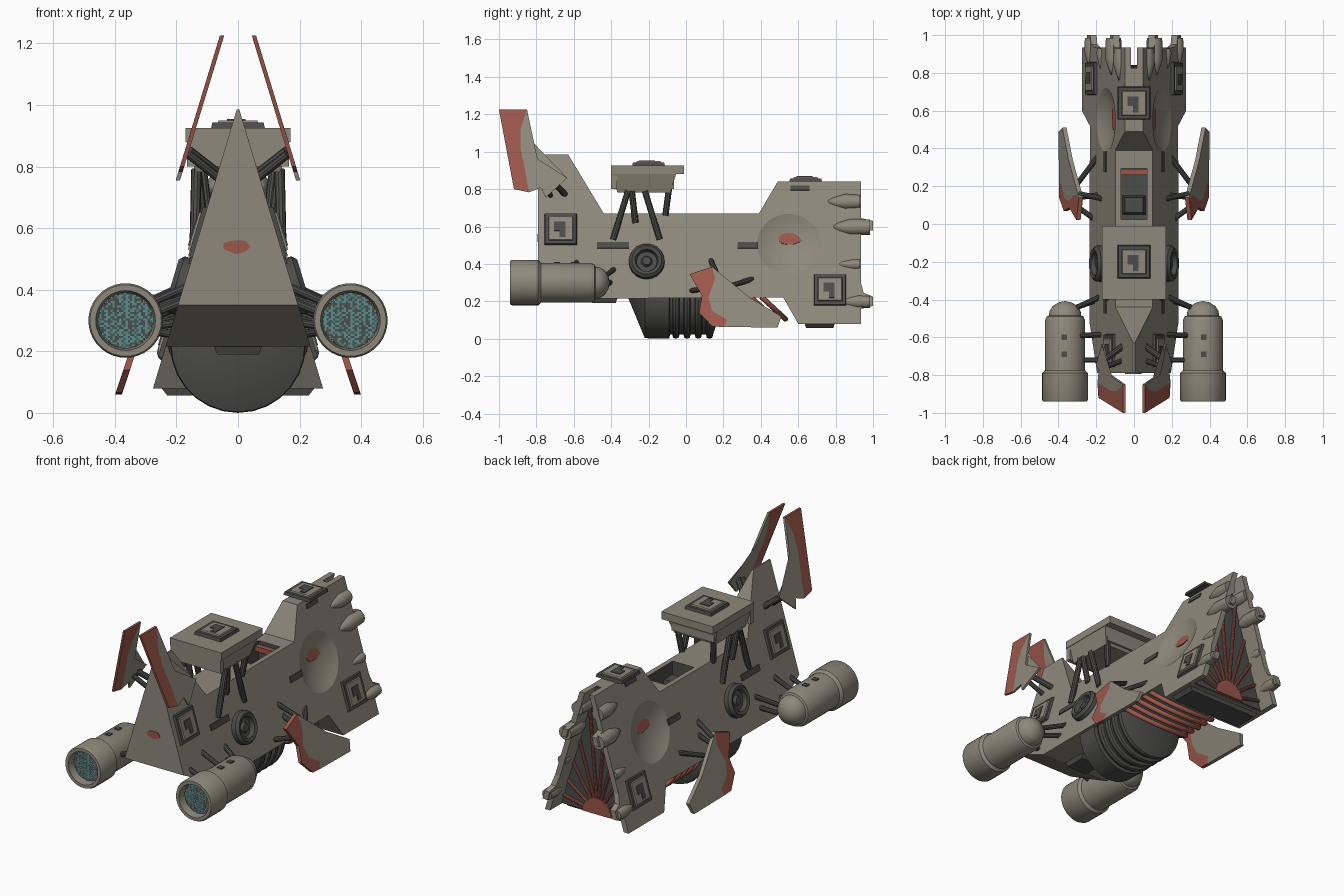
import bpy, bmesh, math, random
from mathutils import Vector, Matrix

if "Cube" in bpy.data.objects:
    bpy.data.objects.remove(bpy.data.objects["Cube"])

random.seed(4)


def material(name, rgb):
    m = bpy.data.materials.new(name)
    m.diffuse_color = (*rgb, 1)
    m.use_nodes = True
    m.node_tree.nodes["Principled BSDF"].inputs["Base Color"].default_value = m.diffuse_color
    return m


BEIGE = material("weathered beige", (0.27, 0.25, 0.20))
GREY = material("dark grey", (0.072, 0.074, 0.068))
RED = material("faded red", (0.33, 0.095, 0.07))
TEAL = material("teal", (0.09, 0.27, 0.27))


def hx(z):  # half width of the wedge hull at a height
    return 0.3 * (1 - z)


def finish(name, bm, mats, smooth=False):
    bmesh.ops.recalc_face_normals(bm, faces=bm.faces)
    me = bpy.data.meshes.new(name)
    bm.to_mesh(me)
    bm.free()
    ob = bpy.data.objects.new(name, me)
    bpy.context.collection.objects.link(ob)
    for m in (mats if isinstance(mats, list) else [mats]):
        me.materials.append(m)
    if smooth:
        bpy.ops.object.select_all(action='DESELECT')
        ob.select_set(True)
        bpy.context.view_layer.objects.active = ob
        bpy.ops.object.shade_smooth_by_angle(angle=math.radians(35))
    return ob


def frame(loc, n):
    return Matrix.Translation(loc) @ Vector(n).to_track_quat('Z', 'Y').to_matrix().to_4x4()


def plate(name, pts, outer, inner, mat):
    """Outline in y,z; outer and inner give x from z."""
    bm = bmesh.new()
    a = [bm.verts.new((outer(z), y, z)) for y, z in pts]
    b = [bm.verts.new((inner(z), y, z)) for y, z in pts]
    bm.faces.new(a)
    bm.faces.new(b)
    for i in range(len(a)):
        j = (i + 1) % len(a)
        bm.faces.new((a[i], a[j], b[j], b[i]))
    return finish(name, bm, mat)


def box(name, M, sx, sy, h, mat, taper=1.0):
    bm = bmesh.new()
    bmesh.ops.create_cube(bm, size=1)
    for v in bm.verts:
        k = taper if v.co.z > 0 else 1
        v.co = M @ Vector((v.co.x * sx * k, v.co.y * sy * k, (v.co.z + 0.5) * h))
    return finish(name, bm, mat)


def lathe(name, M, prof, mat, n=32, smooth=True):
    """Revolve (height, radius) points about local z."""
    bm = bmesh.new()
    rings = [[bm.verts.new(M @ Vector((r * math.cos(2 * math.pi * i / n), r * math.sin(2 * math.pi * i / n), h)))
              for i in range(n)] for h, r in prof]
    for p, q in zip(rings, rings[1:]):
        for i in range(n):
            j = (i + 1) % n
            bm.faces.new((p[i], p[j], q[j], q[i]))
    bmesh.ops.remove_doubles(bm, verts=bm.verts, dist=1e-5)
    return finish(name, bm, mat, smooth)


def rod(name, a, b, r=0.015, mat=GREY):
    a, b = Vector(a), Vector(b)
    L = (b - a).length
    lathe(name, frame(a, b - a), [(0, 0), (0, r), (L, r), (L, 0)], mat, 10)


def blotch(name, M, rx, ry, mat):
    bm = bmesh.new()
    vs = []
    for i in range(14):
        a = 2 * math.pi * i / 14
        k = random.uniform(0.75, 1.1)
        vs.append(bm.verts.new((rx * k * math.cos(a), ry * k * math.sin(a), 0)))
    f = bm.faces.new(vs)
    for v in bmesh.ops.extrude_face_region(bm, geom=[f])['geom']:
        if isinstance(v, bmesh.types.BMVert):
            v.co.z += 0.006
    bm.transform(M)
    finish(name, bm, mat)


def pad(name, M):
    """Stepped square hatch."""
    T = Matrix.Translation
    box(name + "_base", M, 0.175, 0.175, 0.018, GREY, 0.95)
    box(name + "_plate", M @ T((0, 0, 0.015)), 0.135, 0.135, 0.01, BEIGE, 0.92)
    box(name + "_mark", M @ T((-0.005, 0.01, 0.024)), 0.06, 0.05, 0.005, GREY)
    box(name + "_mark_low", M @ T((0.01, -0.025, 0.024)), 0.03, 0.05, 0.005, GREY)


# Hull wedge
hull = plate("hull", [(-.79, .985), (-.63, .985), (-.44, .67), (.39, .67), (.49, .84), (.82, .84), (.82, .08),
                      (.6, .08), (.52, .22), (-.52, .215), (-.79, .35)], hx, lambda z: -hx(z), BEIGE)

# Cockpit well and concave side dishes cut into the hull
cutters = [box("cockpit_cutter", Matrix.Translation((0, .16, .53)), .14, .27, .3, GREY)]
N = {s: Vector((s, 0, .3)).normalized() for s in (-1, 1)}
for s in (-1, 1):
    R, d = 0.40, 0.038
    c = Vector((s * hx(.505), .55, .505)) + N[s] * (R - d)
    bm = bmesh.new()
    bmesh.ops.create_uvsphere(bm, u_segments=64, v_segments=48, radius=R, matrix=frame(c, N[s]))
    cutters.append(finish("dish_cutter", bm, BEIGE, True))
for c in cutters:
    c.hide_render = True
    c.hide_set(True)
    m = hull.modifiers.new("cut", 'BOOLEAN')
    m.operation, m.solver, m.material_mode, m.object = 'DIFFERENCE', 'EXACT', 'TRANSFER', c
box("cockpit_seat", Matrix.Translation((0, .1, .53)), .12, .1, .08, GREY, .8)
box("cockpit_red_bar", Matrix.Translation((0, .275, .62)), .138, .03, .03, RED)

# Nose blotch, roof hatches and belly plates
blotch("nose_red_patch", frame((0, -.788, .54), (0, -1, 0)), .047, .026, RED)
pad("tower_hatch", Matrix.Translation((0, .64, .84)))
pad("canopy_hatch", Matrix.Translation((0, -.2, .925)))
box("rear_belly_plate", frame((0, .715, .082), (0, 0, -1)), .5, .16, .025, GREY, .92)
box("front_belly_plate", frame((0, -.44, .22), (0, 0, -1)), .16, .15, .03, GREY, .85)

# Raised canopy block with narrower underside
box("canopy_top", Matrix.Translation((0, -.205, .88)), .34, .39, .045, BEIGE)
box("canopy_body", frame((0, -.225, .882), (0, 0, -1)), .335, .345, .10, BEIGE, .82)
box("canopy_front", Matrix.Translation((0, -.385, .80)), .33, .03, .1, BEIGE)
box("canopy_rear_beam", Matrix.Translation((0, -.09, .80)), .28, .05, .06, BEIGE)

# Belly drum with ribs
prof = [(0, 0), (.09, .217), (.22, .22)]
for i in range(4):
    y = .225 + i * .06
    prof += [(y, .198), (y + .012, .198), (y + .016, .215), (y + .03, .22), (y + .045, .215), (y + .05, .198)]
prof += [(.47, .15), (.47, 0)]
lathe("belly_drum", frame((0, -.31, .22), (0, 1, 0)), prof, GREY, 28)

# Red hanging ribs behind the drum
for k in range(5):
    y0 = .17 + k * .058
    cu = bpy.data.curves.new("red_belly_rib", 'CURVE')
    cu.dimensions = '3D'
    cu.bevel_depth, cu.bevel_resolution = .014, 2
    sp = cu.splines.new('POLY')
    sp.points.add(16)
    for i in range(17):
        a = math.pi * i / 16
        sp.points[i].co = (-.215 * math.cos(a), y0 + .13 * math.sin(a), .225 - .12 * math.sin(a), 1)
    cu.materials.append(RED)
    bpy.context.collection.objects.link(bpy.data.objects.new("red_belly_rib", cu))

# Rear recessed panel with red sunburst
plate("rear_panel", [(.815, .085), (.828, .085), (.828, .835), (.815, .835)],
      lambda z: hx(z) - .005, lambda z: -hx(z) + .005, GREY)
bm = bmesh.new()
arc = [bm.verts.new((.095 * math.cos(math.pi * i / 14), .842, .085 + .095 * math.sin(math.pi * i / 14)))
       for i in range(15)]
ret = bmesh.ops.extrude_face_region(bm, geom=[bm.faces.new(arc)])['geom']
bmesh.ops.translate(bm, vec=(0, -.016, 0), verts=[v for v in ret if isinstance(v, bmesh.types.BMVert)])
finish("sunburst_half_disc", bm, RED)
for deg in (5, 17, 33, 56, 80):
    for s in (-1, 1):
        a = math.radians(deg)
        t = min(.72, .24 / (math.sin(a) + .3 * math.cos(a)))
        rod("sunburst_ray", (0, .832, .09), (s * t * math.sin(a), .832, .1 + t * math.cos(a)), .010, RED)

for s in (-1, 1):
    n = N[s]

    def on(y, z, lift=0.0):  # point on the slanted hull side
        return Vector((s * hx(z), y, z)) + n * lift

    # Rear walls with prongs and fairings
    plate("rear_wall", [(.80, .08), (.935, .08), (.935, .165), (1, .175), (1, .225), (.95, .245), (.935, .3),
                        (.935, .57), (1, .58), (1, .63), (.935, .645), (.935, .84), (.80, .84)],
          lambda z: s * hx(z), lambda z: s * (hx(z) - .033), BEIGE)
    for y, z, r in ((.73, .735, .042), (.76, .60, .045), (.78, .40, .03), (.8, .2, .035)):
        e = .93 if z in (.735, .40) else .985
        lathe("rear_fairing", frame(on(y, z, -.012), (0, 1, 0)),
              [(0, 0), (.06, r * .6), (.12, r), (e - y, r * .9), (e - y, 0)], BEIGE, 12)
    # Side hatches, dish patch and dark marks
    pad("nose_side_hatch", frame(on(-.67, .585, -.004), n))
    pad("rear_side_hatch", frame(on(.77, .26, -.004), n))
    blotch("dish_red_patch", frame(on(.56, .545, -.037), n), .07, .036, RED)
    for y, w in ((-.39, .17), (.33, .11)):
        box("hull_dark_mark", frame(on(y, .5, -.002), n), w, .035, .008, GREY)
    box("tower_dark_mark", frame(on(.61, .805, -.002), n), .1, .025, .008, GREY)
    # Round port
    lathe("side_port", frame(on(-.21, .41, -.02), n),
          [(0, .097), (.045, .095), (.06, .08), (.055, .062), (.03, .055), (.03, .03), (.045, .022), (.045, 0)], GREY, 20)
    # Canopy struts
    for a, b in (((.135, -.31, .79), (-.39, .53)), ((.135, -.29, .79), (-.27, .62)),
                 ((.135, -.22, .79), (-.14, .53)), ((.12, -.09, .81), (-.11, .66))):
        rod("canopy_strut", (s * a[0], a[1], a[2]), on(*b), .017)

    # Engine pods with mesh intakes
    E = frame((s * .365, -.94, .30), (0, 1, 0))
    lathe("engine_pod", E, [(.05, 0), (.05, .09), (.0, .097), (0, .116), (.01, .121), (.15, .121), (.165, .106),
                            (.43, .106), (.45, .098), (.455, .086), (.48, .082), (.505, .066), (.525, .035),
                            (.532, 0)], BEIGE, 36)
    bm = bmesh.new()
    bmesh.ops.create_grid(bm, x_segments=26, y_segments=26, size=.092)
    bmesh.ops.delete(bm, geom=[f for f in bm.faces if f.calc_center_median().length > .09], context='FACES')
    for f in bm.faces:
        c = f.calc_center_median()
        i, j = round(c.x / .0071 + 20.5), round(c.y / .0071 + 20.5)
        f.material_index = 1 if (i + 2 * (j % 2)) % 3 and random.random() < .75 else 0
    bm.transform(E @ Matrix.Translation((0, 0, .045)))
    finish("engine_intake_mesh", bm, [GREY, TEAL])
    for y in (-.69, -.60):
        box("engine_vent", frame((s * .37, y, .402), (0, 0, 1)), .03, .03, .008, GREY)
    for a, b in (((.30, -.44, .33), (-.38, .38)), ((.30, -.44, .28), (-.40, .31)), ((.30, -.59, .35), (-.585, .42)),
                 ((.28, -.72, .32), (-.72, .37)), ((.28, -.59, .28), (-.59, .30))):
        rod("engine_strut", (s * a[0], a[1], a[2]), on(b[0], b[1], -.02), .014)

    # Tall nose fins, red front part and beige rear part
    fin = lambda z: s * (.045 + (1.225 - z) * .305)
    fin_in = lambda z: fin(z) + s * .014
    edge = [(-.85, 1.225), (-.885, 1.12), (-.885, 1.02), (-.86, .90), (-.84, .783)]
    plate("nose_fin_red", [(-.92, .80), (-1, 1.225)] + edge, fin, fin_in, RED)
    plate("nose_fin_beige", edge[::-1] + [(-.75, .755), (-.635, .86)][::1], fin, fin_in, BEIGE)
    rod("nose_fin_strut", (s * .16, -.72, .85), on(-.64, .77, -.02), .017)
    rod("nose_fin_strut", (s * .16, -.76, .84), on(-.72, .76, -.02), .014)

    # Lower side wings
    wing = lambda z: s * (.29 + (.39 - z) * .33)
    wing_in = lambda z: wing(z) - s * .022
    edge = [(.14, .385), (.155, .32), (.12, .22), (.14, .15), (.22, .10), (.20, .063)]
    plate("side_wing_red", [(.14, .066), (.07, .14), (.085, .23), (.02, .345)] + edge, wing, wing_in, RED)
    plate("side_wing_beige", edge + [(.49, .06), (.51, .12), (.34, .22)], wing, wing_in, BEIGE)
    for a, b in (((.30, .14, .30), (.155, .36)), ((.31, .2, .27), (.37, .33)), ((.31, .1, .27), (.02, .26)),
                 ((.29, .16, .36), (.13, .43))):
        rod("side_wing_strut", (s * a[0], a[1], a[2]), on(b[0], b[1], -.02), .014)
